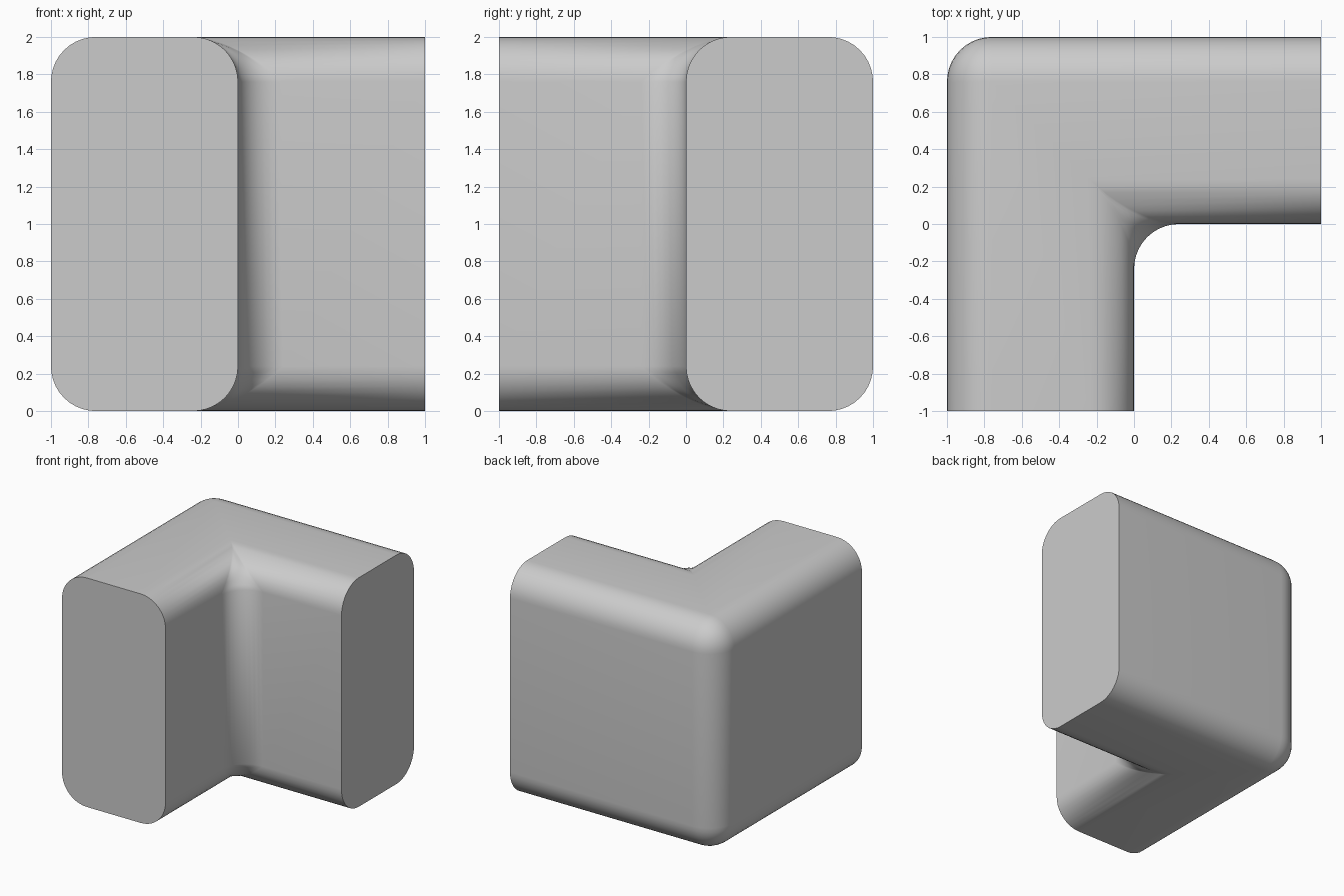
import bpy, bmesh, math

if "Cube" in bpy.data.objects:
    bpy.data.objects.remove(bpy.data.objects["Cube"])

# L-shaped footprint extruded upward
outline = [(-1, -1), (0, -1), (0, 0), (1, 0), (1, 1), (-1, 1)]
bm = bmesh.new()
base = bm.faces.new([bm.verts.new((x, y, 0)) for x, y in outline])
ext = bmesh.ops.extrude_face_region(bm, geom=[base], use_keep_orig=True)
top = [v for v in ext["geom"] if isinstance(v, bmesh.types.BMVert)]
bmesh.ops.translate(bm, verts=top, vec=(0, 0, 2))
bmesh.ops.recalc_face_normals(bm, faces=bm.faces[:])

# Round the diagonal-free long edges, leaving the two flat end caps sharp crosswise
def on_cap(p):
    return p.x > 0.99 or p.y < -0.99

edges = [e for e in bm.edges
         if not (all(v.co.x > 0.99 for v in e.verts)
                 or all(v.co.y < -0.99 for v in e.verts))]
bmesh.ops.bevel(bm, geom=edges, offset=0.24, offset_type='OFFSET', segments=10,
                profile=0.5, affect='EDGES', clamp_overlap=False)

mesh = bpy.data.meshes.new("corner_piece")
bm.to_mesh(mesh)
bm.free()
corner = bpy.data.objects.new("corner_piece", mesh)
bpy.context.collection.objects.link(corner)

# Smooth rounding with crisp end caps
bpy.context.view_layer.objects.active = corner
corner.select_set(True)
bpy.ops.object.shade_smooth_by_angle(angle=math.radians(40))
